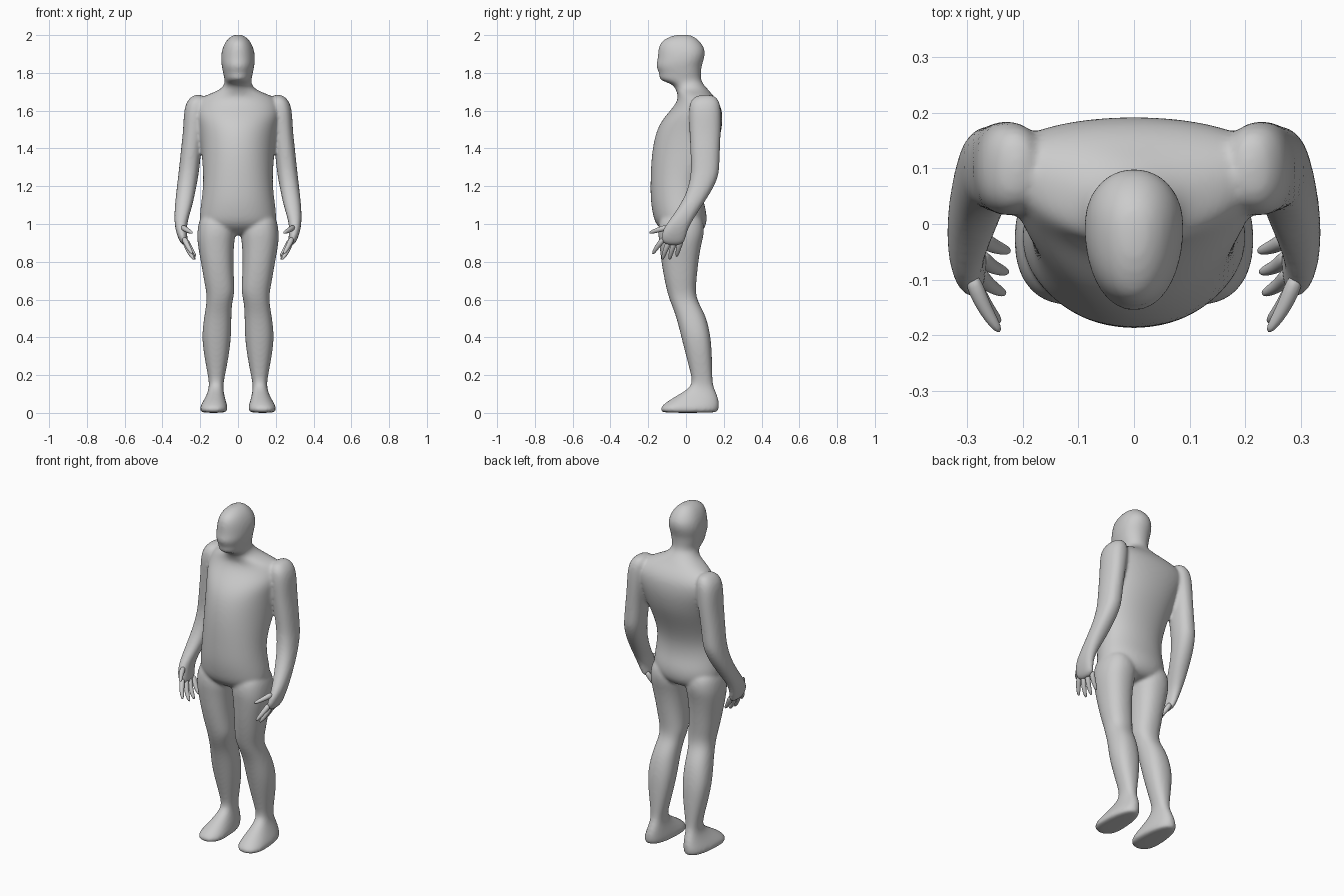
import bpy, bmesh, math
from mathutils import Vector

SEG = 20


def loft(bm, rings):
    """Skin a list of point rings and cap both ends."""
    rows = [[bm.verts.new(p) for p in r] for r in rings]
    for a, b in zip(rows, rows[1:]):
        for i in range(len(a)):
            j = (i + 1) % len(a)
            bm.faces.new((a[i], a[j], b[j], b[i]))
    bm.faces.new(rows[0])
    bm.faces.new(rows[-1])


def section(z, x0, x1, yf, yb, f=0.5, n=2.3):
    """Egg-shaped level section; f places its widest point from front to back."""
    cx, w, yw = (x0 + x1) / 2, (x1 - x0) / 2, yf + (yb - yf) * f
    pts = []
    for i in range(SEG):
        t = 2 * math.pi * i / SEG
        c, s = math.cos(t), math.sin(t)
        d = (yb - yw) if s > 0 else (yw - yf)
        pts.append((cx + w * math.copysign(abs(c) ** (2 / n), c),
                    yw + d * math.copysign(abs(s) ** (2 / n), s), z))
    return pts


def tube(bm, path, radii):
    """Tapered finger along a short path."""
    path = [Vector(p) for p in path]
    rings = []
    for i, p in enumerate(path):
        d = (path[min(i + 1, len(path) - 1)] - path[max(i - 1, 0)]).normalized()
        u = d.cross(Vector((1, 0, 0))).normalized()
        v = d.cross(u)
        rings.append([p + radii[i] * (u * math.cos(k * math.pi / 4) + v * math.sin(k * math.pi / 4))
                      for k in range(8)])
    loft(bm, rings)


def finish(bm, name):
    bmesh.ops.recalc_face_normals(bm, faces=bm.faces)
    me = bpy.data.meshes.new(name)
    bm.to_mesh(me)
    bm.free()
    me.shade_smooth()
    ob = bpy.data.objects.new(name, me)
    bpy.context.collection.objects.link(ob)
    sub = ob.modifiers.new("round", 'SUBSURF')
    sub.levels = sub.render_levels = 2
    return ob


# Torso, neck and head: z, half width, front y, back y, widest point
trunk = [
    (0.94, 0.07, -0.07, 0.05, 0.5), (0.96, 0.17, -0.12, 0.09, 0.5),
    (1.00, 0.205, -0.165, 0.112, 0.5), (1.06, 0.205, -0.18, 0.112, 0.55),
    (1.13, 0.195, -0.19, 0.09, 0.6), (1.22, 0.185, -0.19, 0.09, 0.6),
    (1.32, 0.19, -0.188, 0.125, 0.65), (1.42, 0.20, -0.178, 0.17, 0.7),
    (1.51, 0.215, -0.155, 0.192, 0.75), (1.57, 0.235, -0.115, 0.195, 0.75),
    (1.62, 0.24, -0.068, 0.187, 0.75), (1.66, 0.215, -0.045, 0.163, 0.7),
    (1.685, 0.165, -0.045, 0.14, 0.65), (1.71, 0.095, -0.055, 0.12, 0.6),
    (1.74, 0.073, -0.07, 0.092, 0.55), (1.757, 0.071, -0.13, 0.084, 0.6),
    (1.775, 0.074, -0.147, 0.08, 0.6), (1.795, 0.079, -0.14, 0.08, 0.6),
    (1.835, 0.087, -0.164, 0.083, 0.6), (1.87, 0.092, -0.151, 0.096, 0.6),
    (1.92, 0.088, -0.15, 0.106, 0.6), (1.965, 0.068, -0.138, 0.078, 0.6),
    (1.992, 0.042, -0.09, 0.045, 0.6), (2.003, 0.015, -0.045, 0.012, 0.6)]

# Arm and palm: z, inner x, outer x, front y, back y
arm = [
    (1.685, 0.19, 0.23, 0.07, 0.14), (1.665, 0.17, 0.26, 0.03, 0.17),
    (1.62, 0.16, 0.287, 0.012, 0.187), (1.50, 0.18, 0.29, 0.017, 0.186),
    (1.40, 0.193, 0.302, 0.022, 0.18), (1.30, 0.203, 0.312, 0.027, 0.178),
    (1.25, 0.21, 0.318, 0.022, 0.172), (1.18, 0.223, 0.326, 0.008, 0.14),
    (1.10, 0.24, 0.335, -0.032, 0.088), (1.03, 0.262, 0.338, -0.082, 0.042),
    (0.98, 0.272, 0.334, -0.118, 0.014), (0.93, 0.268, 0.32, -0.138, 0.0),
    (0.885, 0.262, 0.298, -0.12, -0.012)]

# Leg and foot: z, inner x, outer x, front y, back y, widest point
leg = [
    (1.07, 0.04, 0.195, -0.13, 0.08, 0.5), (0.97, 0.008, 0.218, -0.152, 0.104, 0.5),
    (0.90, 0.02, 0.217, -0.143, 0.083, 0.5), (0.80, 0.025, 0.197, -0.132, 0.066, 0.5),
    (0.70, 0.02, 0.181, -0.114, 0.056, 0.5), (0.64, 0.016, 0.168, -0.1, 0.052, 0.5),
    (0.59, 0.03, 0.166, -0.085, 0.062, 0.5), (0.52, 0.035, 0.178, -0.055, 0.105, 0.5),
    (0.41, 0.034, 0.194, -0.028, 0.132, 0.55), (0.30, 0.048, 0.18, 0.0, 0.138, 0.55),
    (0.20, 0.068, 0.16, 0.027, 0.14, 0.5), (0.145, 0.079, 0.152, 0.035, 0.142, 0.5),
    (0.105, 0.075, 0.162, -0.025, 0.163, 0.5), (0.065, 0.064, 0.183, -0.095, 0.176, 0.4),
    (0.03, 0.054, 0.204, -0.138, 0.178, 0.32), (0.008, 0.056, 0.202, -0.136, 0.172, 0.32),
    (0.0, 0.075, 0.185, -0.115, 0.155, 0.35)]

# One continuous skin
bm = bmesh.new()
loft(bm, [section(z, -w, w, yf, yb, f, 2.1) for z, w, yf, yb, f in trunk])
for side in (1, -1):
    for limb in (arm, leg):
        loft(bm, [[(side * x, y, z) for x, y, z in section(*row)] for row in limb])
body = finish(bm, "body")
rm = body.modifiers.new("merge", 'REMESH')
rm.mode = 'VOXEL'
rm.voxel_size = 0.0085
rm.use_smooth_shade = True
sm = body.modifiers.new("soften", 'SMOOTH')
sm.factor, sm.iterations = 0.5, 8

# Fingers and thumb: base, knuckle, tip
digits = [
    [(0.295, -0.09, 0.985), (0.272, -0.15, 0.968), (0.24, -0.197, 0.952)],
    [(0.288, -0.11, 0.93), (0.268, -0.15, 0.885), (0.24, -0.178, 0.838)],
    [(0.282, -0.085, 0.92), (0.265, -0.11, 0.86), (0.23, -0.127, 0.808)],
    [(0.280, -0.055, 0.92), (0.260, -0.077, 0.86), (0.225, -0.088, 0.808)],
    [(0.278, -0.025, 0.92), (0.255, -0.04, 0.87), (0.222, -0.05, 0.825)]]
for side, name in ((1, "left_fingers"), (-1, "right_fingers")):
    bm = bmesh.new()
    for d in digits:
        tube(bm, [(side * x, y, z) for x, y, z in d], (0.019, 0.0145, 0.009))
    finish(bm, name)
